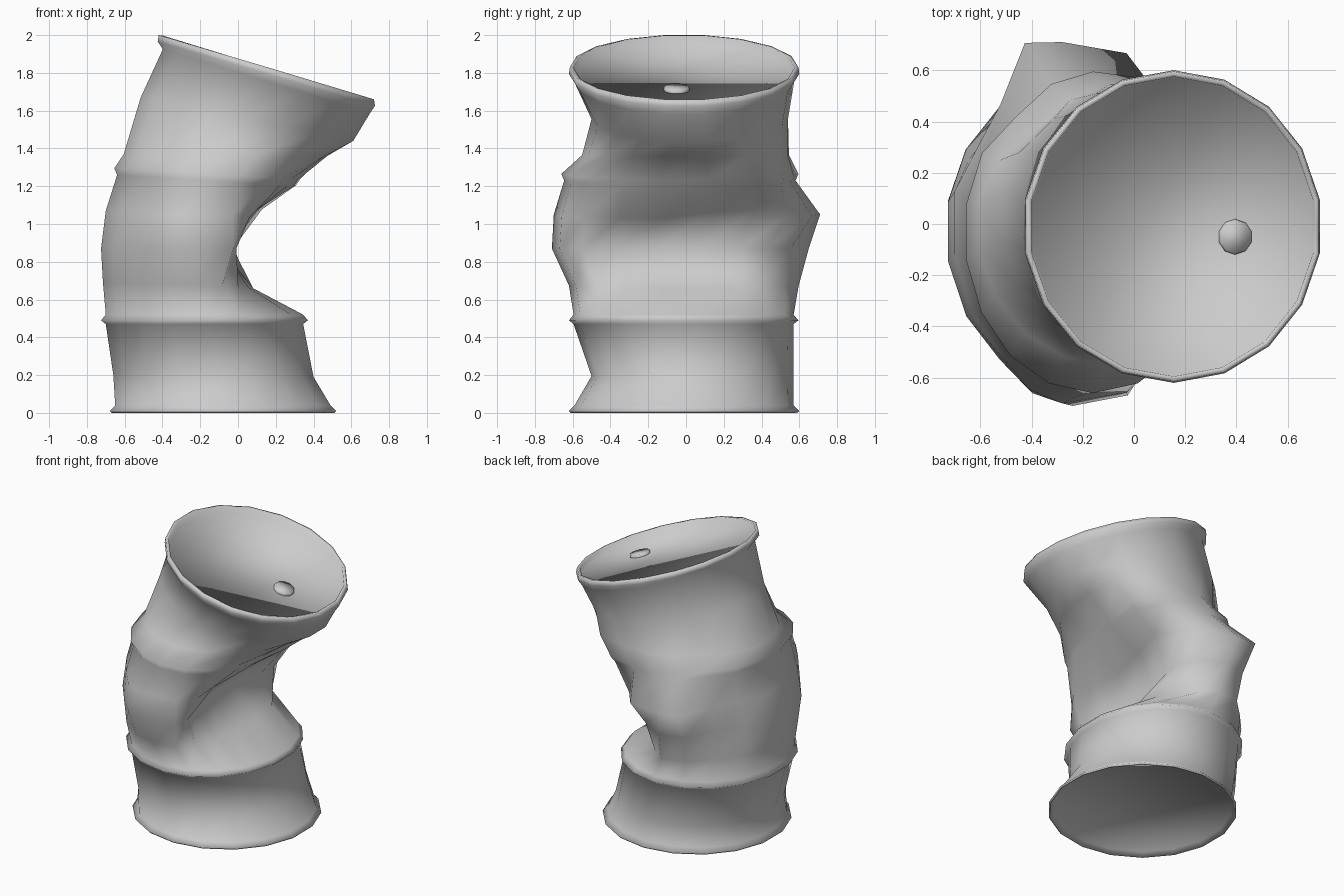
import bpy, bmesh, math
from mathutils import Matrix, Vector

if "Cube" in bpy.data.objects:
    bpy.data.objects.remove(bpy.data.objects["Cube"])

SIDES = 18

steel = bpy.data.materials.new("grey_steel")
steel.diffuse_color = (0.6, 0.6, 0.6, 1)
steel.use_nodes = True
steel.node_tree.nodes["Principled BSDF"].inputs["Base Color"].default_value = steel.diffuse_color


def ring(zl, zr, xl, xr, xm, yf, yb, dent=0):
    """Squashed, tilted ring; the right side flattens and caves in by dent."""
    return dict(zl=zl, zr=zr, xl=xl, xr=xr, xm=xm, yf=yf, yb=yb, dent=dent)


def moved(r, up, out):
    """Copy of a ring, raised and grown."""
    return dict(r, zl=r["zl"] + up, zr=r["zr"] + up, xl=r["xl"] - out,
                xr=r["xr"] + out, yf=r["yf"] - out, yb=r["yb"] + out)


def points(r):
    pts = []
    for i in range(SIDES):
        a = math.radians(10 + 360 * i / SIDES)
        u, v = math.cos(a) / math.cos(math.radians(10)), math.sin(a)
        if u < 0:
            x = r["xm"] + u * (r["xm"] - r["xl"])
        else:
            x = (r["xm"] + (r["xr"] - r["xm"]) * u ** (1 - 1.4 * r["dent"])
                 - r["dent"] * u ** 4)
        y = (r["yf"] + r["yb"]) / 2 + v * (r["yb"] - r["yf"]) / 2
        pts.append((x, y, r["zl"] + (r["zr"] - r["zl"]) * (u + 1) / 2))
    return pts


def nudge(bm, center, width, height, offset):
    """Soft local dent or bulge."""
    for v in bm.verts:
        d = v.co - Vector(center)
        q = (d.x ** 2 + d.y ** 2) / width ** 2 + d.z ** 2 / height ** 2
        if q < 1:
            v.co += Vector(offset) * (1 - q) ** 1.5


def finish(name, bm):
    bmesh.ops.recalc_face_normals(bm, faces=bm.faces)
    for f in bm.faces:
        f.smooth = True
    mesh = bpy.data.meshes.new(name)
    bm.to_mesh(mesh)
    bm.free()
    mesh.materials.append(steel)
    ob = bpy.data.objects.new(name, mesh)
    bpy.context.collection.objects.link(ob)
    return ob


# Key sections of the crushed drum
foot = ring(0, 0, -.67, .51, -.08, -.61, .59)
low_waist = ring(.2, .19, -.66, .4, -.11, -.5, .57)
low_rib = ring(.47, .47, -.7, .345, -.16, -.595, .57)
fold_start = ring(.69, .66, -.715, .14, -.22, -.62, .6, .06)
fold_low = ring(.87, .87, -.725, .19, -.24, -.71, .65, .28)
fold_high = ring(1.07, 1.03, -.7, .25, -.28, -.7, .71, .22)
high_rib = ring(1.26, 1.2, -.64, .3, -.16, -.645, .58, .04)
neck = ring(1.37, 1.36, -.605, .46, -.1, -.55, .545)
high_waist = ring(1.67, 1.44, -.515, .61, .05, -.5, .54)
mouth = ring(2, 1.66, -.42, .72, .155, -.615, .595)

# Lids are recessed inside the rims, ribs stand out from the wall
rings = [moved(foot, .035, -.02), foot, moved(foot, .01, .01), moved(foot, .04, -.02),
         low_waist,
         low_rib, moved(low_rib, .02, .025), moved(low_rib, .05, 0),
         fold_start, fold_low, fold_high,
         high_rib, moved(high_rib, .035, .015), neck,
         high_waist,
         moved(mouth, -.075, -.022), moved(mouth, -.035, .005), mouth,
         moved(mouth, -.002, -.02), moved(mouth, -.045, -.025)]

# Drum: bridged rings closed by a lid at each end
bm = bmesh.new()
loops = [[bm.verts.new(p) for p in points(r)] for r in rings]
for lo, hi in zip(loops, loops[1:]):
    for i in range(SIDES):
        j = (i + 1) % SIDES
        bm.faces.new((lo[i], lo[j], hi[j], hi[i]))
bm.faces.new(loops[0][::-1])
bm.faces.new(loops[-1])

# Local dents and bulges
nudge(bm, (-.59, .45, .95), .27, .35, (.05, -.12, 0))     # notch beside the back corner
nudge(bm, (-.42, .68, 1.06), .14, .1, (0, .04, 0))        # sharp back corner
nudge(bm, (-.42, .42, 1.43), .3, .25, (.05, -.06, 0))     # pinched back of neck
nudge(bm, (.27, .33, 1.27), .4, .22, (.1, .1, 0))         # overhanging rib
nudge(bm, (.05, .28, 1.04), .3, .13, (.06, 0, .05))       # ridge under the rib
nudge(bm, (.0, .52, .8), .28, .3, (-.07, -.07, 0))        # back of the fold
nudge(bm, (.0, -.4, .87), .3, .25, (-.08, 0, 0))          # front of the fold
nudge(bm, (-.52, -.5, .97), .3, .3, (.04, .03, 0))        # flattened front left
nudge(bm, (-.47, -.38, .2), .25, .2, (-.03, -.03, 0))     # fuller foot
finish("drum_body", bm)

# Bung cap lying on the tilted top lid
bm = bmesh.new()
place = (Matrix.Translation((.395, -.05, 1.712))
         @ Matrix.Rotation(math.atan2(.34, 1.14), 4, 'Y'))
bmesh.ops.create_cone(bm, cap_ends=True, segments=10, radius1=.072, radius2=.066,
                      depth=.03, matrix=place)
finish("bung_cap", bm)
